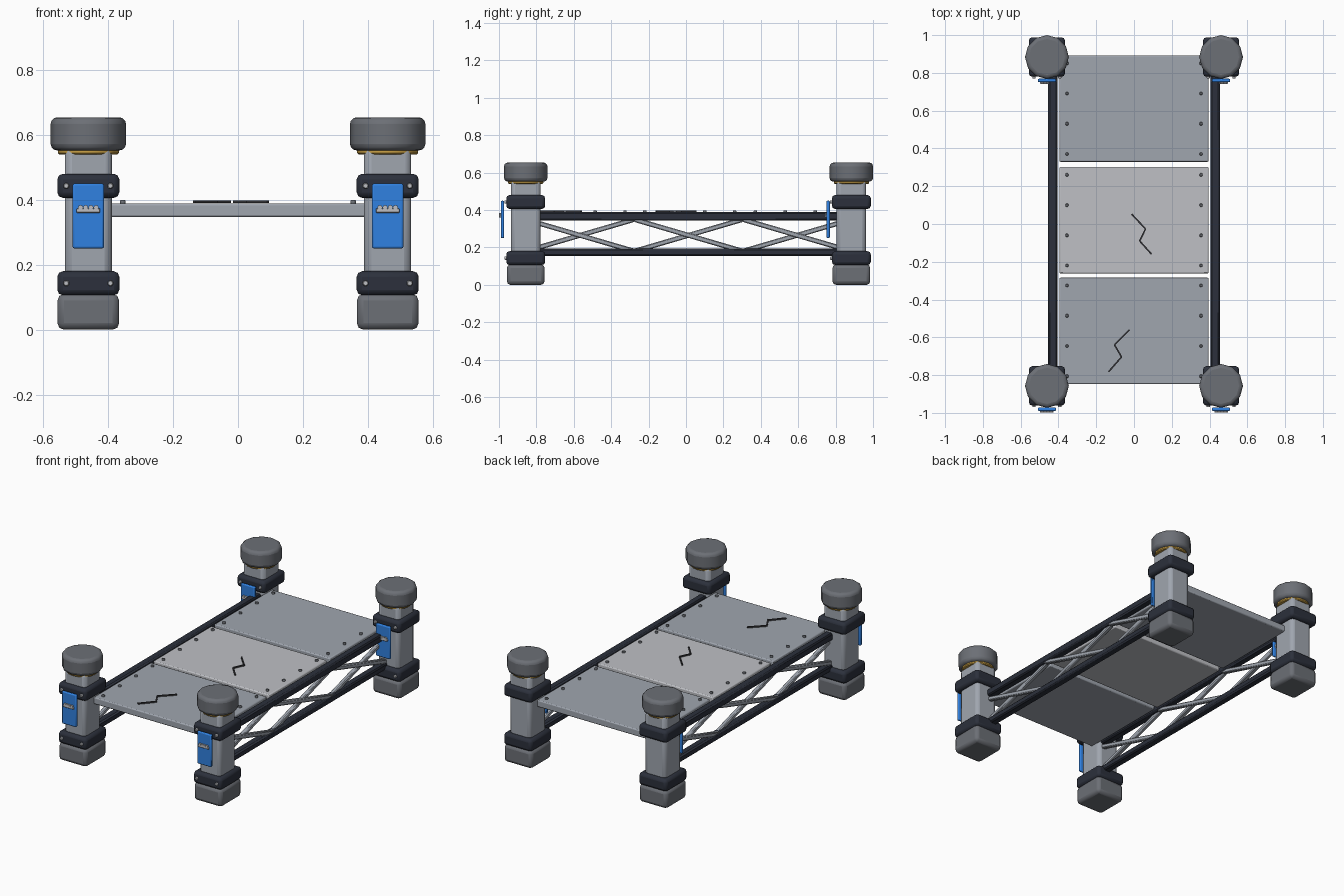
import bpy, bmesh, math
from mathutils import Vector

if "Cube" in bpy.data.objects:
    bpy.data.objects.remove(bpy.data.objects["Cube"])


def mat(name, r, g, b):
    m = bpy.data.materials.new(name)
    m.diffuse_color = (r, g, b, 1)
    m.use_nodes = True
    m.node_tree.nodes["Principled BSDF"].inputs["Base Color"].default_value = m.diffuse_color
    return m


DARK = mat("dark_metal", 0.025, 0.03, 0.045)
STEEL = mat("steel", 0.35, 0.38, 0.43)
PALE = mat("pale_steel", 0.52, 0.53, 0.56)
RUBBER = mat("rubber_grey", 0.15, 0.16, 0.18)
BLUE = mat("blue", 0.03, 0.22, 0.75)
GOLD = mat("gold", 0.6, 0.36, 0.06)
CRACK = mat("crack", 0.04, 0.04, 0.045)


def finish(bm, name, m, loc, bevel=0.0, segs=2, rot=(0, 0, 0)):
    me = bpy.data.meshes.new(name)
    bm.to_mesh(me)
    bm.free()
    ob = bpy.data.objects.new(name, me)
    bpy.context.collection.objects.link(ob)
    ob.location, ob.rotation_euler = loc, rot
    me.materials.append(m)
    if bevel:
        b = ob.modifiers.new("bevel", 'BEVEL')
        b.width, b.segments = bevel, segs
        b.limit_method, b.angle_limit = 'ANGLE', math.radians(40)
    bpy.context.view_layer.objects.active = ob
    bpy.ops.object.select_all(action='DESELECT')
    ob.select_set(True)
    bpy.ops.object.shade_smooth_by_angle(angle=math.radians(35))
    return ob


def box(name, size, loc, m, bevel=0.0, segs=2, rot=(0, 0, 0)):
    bm = bmesh.new()
    bmesh.ops.create_cube(bm, size=1)
    bmesh.ops.scale(bm, vec=size, verts=bm.verts)
    return finish(bm, name, m, loc, bevel, segs, rot)


def cyl(name, r, h, loc, m, n=12, bevel=0.0, segs=2, rot=(0, 0, 0)):
    bm = bmesh.new()
    bmesh.ops.create_cone(bm, cap_ends=True, segments=n, radius1=r, radius2=r, depth=h)
    return finish(bm, name, m, loc, bevel, segs, rot)


def bar(name, a, b, width, height, m, bevel=0.0):
    # straight bar lying along the line from a to b
    a, b = Vector(a), Vector(b)
    d = b - a
    ob = box(name, (d.length, width, height), (a + b) / 2, m, bevel, 1)
    ob.rotation_euler = d.to_track_quat('X', 'Z').to_euler()
    return ob


FRONT, BACK, PX = -0.857, 0.884, 0.461


def post(x, y):
    # column, foot and clamps
    box("column", (0.145, 0.158, 0.47), (x, y, 0.325), STEEL, 0.022)
    box("foot", (0.19, 0.202, 0.11), (x, y, 0.055), RUBBER, 0.02)
    for z in (0.143, 0.443):
        box("clamp", (0.191, 0.208, 0.074), (x, y, z), DARK, 0.017)
        for s in (-1, 1):
            cyl("clamp_bolt", 0.01, 0.014, (x + s * 0.068, y - 0.106, z), PALE, 8,
                0.003, 1, (math.pi / 2, 0, 0))
    # cap with a gold collar below
    cyl("collar", 0.094, 0.02, (x, y, 0.549), GOLD, 16, 0.005, 1)
    cyl("cap", 0.116, 0.102, (x, y, 0.603), RUBBER, 12, 0.02, 3)
    # blue front plate with a small raised grip
    box("blue_plate", (0.097, 0.018, 0.2), (x, y - 0.124, 0.35), BLUE, 0.006)
    box("grip_bar", (0.072, 0.012, 0.014), (x, y - 0.136, 0.367), PALE, 0.002, 1)
    for i in range(4):
        cyl("grip_knob", 0.008, 0.012, (x + (i - 1.5) * 0.016, y - 0.136, 0.376), PALE, 8,
            rot=(math.pi / 2, 0, 0))


for x in (-PX, PX):
    for y in (FRONT, BACK):
        post(x, y)

# side trusses: two chords and three crossed bays
bay = (BACK - FRONT) / 3
for x in (-0.43, 0.43):
    for z, h in ((0.366, 0.046), (0.175, 0.04)):
        bar("truss_chord", (x, FRONT, z), (x, BACK, z), 0.048, h, DARK, 0.008)
    for i in range(3):
        y0, y1 = FRONT + i * bay, FRONT + (i + 1) * bay
        bar("truss_brace", (x - 0.006, y0, 0.18), (x - 0.006, y1, 0.35), 0.026, 0.026, STEEL, 0.005)
        bar("truss_brace", (x + 0.006, y0, 0.35), (x + 0.006, y1, 0.18), 0.026, 0.026, STEEL, 0.005)

# deck panels with rivets
for y, m in ((-0.566, STEEL), (0.02, PALE), (0.611, STEEL)):
    box("deck_panel", (0.79, 0.563, 0.042), (0, y, 0.368), m, 0.006)
    for x in (-0.355, 0.355):
        for i in range(4):
            cyl("deck_rivet", 0.01, 0.014, (x, y + (i - 1.5) * 0.16, 0.392), RUBBER, 8, 0.003, 1)

# surface cracks as thin raised zigzags
for path in (((-0.013, 0.053), (0.061, -0.026), (0.03, -0.09), (0.093, -0.16)),
             ((-0.024, -0.56), (-0.103, -0.64), (-0.066, -0.704), (-0.135, -0.783))):
    for a, b in zip(path, path[1:]):
        bar("deck_crack", (*a, 0.394), (*b, 0.394), 0.008, 0.008, CRACK)
